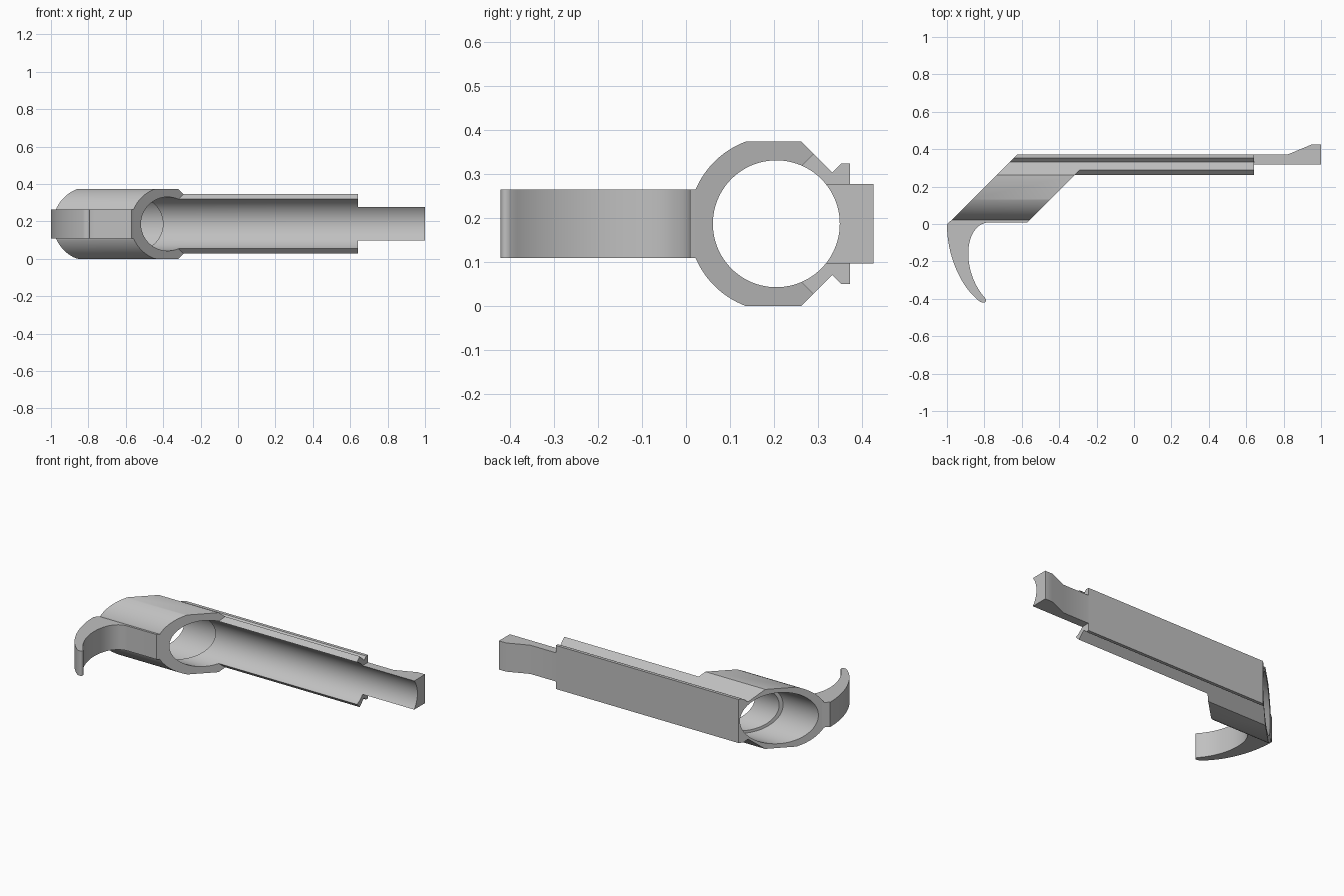
import bpy, bmesh, math
from mathutils import Vector
from mathutils.geometry import interpolate_bezier

old = bpy.data.objects.get("Cube")
if old:
    bpy.data.objects.remove(old, do_unlink=True)

MID_Z = 0.1865      # height of the bore axis
AXIS_Y = 0.205      # depth of the bore axis

grey = bpy.data.materials.new("plain grey")
grey.use_nodes = True
colour = (0.53, 0.53, 0.53, 1)
grey.diffuse_color = colour
grey.node_tree.nodes["Principled BSDF"].inputs["Base Color"].default_value = colour


def prism(name, near, far):
    """Solid between two matching outlines."""
    bm = bmesh.new()
    a = [bm.verts.new(p) for p in near]
    b = [bm.verts.new(p) for p in far]
    bm.faces.new(a)
    bm.faces.new(b)
    n = len(a)
    for i in range(n):
        j = (i + 1) % n
        bm.faces.new((a[i], a[j], b[j], b[i]))
    bmesh.ops.recalc_face_normals(bm, faces=bm.faces)
    mesh = bpy.data.meshes.new(name)
    bm.to_mesh(mesh)
    bm.free()
    mesh.materials.append(grey)
    ob = bpy.data.objects.new(name, mesh)
    bpy.context.collection.objects.link(ob)
    return ob


def along_x(name, outline, start, end):
    """Extrude a (y, z offset) outline; start and end give x from y."""
    return prism(name,
                 [(start(y), y, MID_Z + z) for y, z in outline],
                 [(end(y), y, MID_Z + z) for y, z in outline])


def along_z(name, outline, half):
    return prism(name,
                 [(x, y, MID_Z - half) for x, y in outline],
                 [(x, y, MID_Z + half) for x, y in outline])


def slant(offset):
    return lambda y: y + offset


def flat(x):
    return lambda y: x


def mirrored(half):
    """Complete an upper half outline with its reflection."""
    return half + [(y, -z) for y, z in reversed(half)]


def circle(r, n=96):
    return [(AXIS_Y + r * math.cos(2 * math.pi * i / n),
             r * math.sin(2 * math.pi * i / n)) for i in range(n)]


def cut(ob, cutter):
    mod = ob.modifiers.new("cut", "BOOLEAN")
    mod.operation = "DIFFERENCE"
    mod.solver = "EXACT"
    mod.object = cutter
    bpy.context.view_layer.objects.active = ob
    bpy.ops.object.modifier_apply(modifier=mod.name)


# Slanted sleeve and long channel share one outer profile
R = 0.199
a0, a1 = math.asin(0.078 / R), math.acos(0.07 / R)
arc = [(AXIS_Y - R * math.cos(a0 + (a1 - a0) * i / 20),
        R * math.sin(a0 + (a1 - a0) * i / 20)) for i in range(21)]
upper = arc + [(0.262, 0.1865), (0.332, 0.1165), (0.352, 0.1365), (0.372, 0.1365)]
body = along_x("sleeve_and_channel", mirrored(upper), slant(-0.995), flat(0.642))

# Rear tab with a ramped end
tab = along_z("end_tab", [(0.6, 0.3), (1.0, 0.3), (1.0, 0.425), (0.95, 0.425),
                          (0.82, 0.371), (0.6, 0.371)], 0.09)

# Cutters: open front of the channel, bore and slanted counterbore
opening = along_x("opening_cutter",
                  mirrored([(-0.3, 0.4), (0.34, 0.4), (0.34, 0.21),
                            (0.29, 0.16), (0.262, 0.132)]),
                  slant(-0.58), flat(2))
bore = along_x("bore_cutter", circle(0.144), flat(-2), flat(2))
counterbore = along_x("counterbore_cutter", circle(0.16), slant(-1.4), slant(-0.75))

for cutter in (opening, bore, counterbore):
    cut(body, cutter)
cut(tab, bore)
for cutter in (opening, bore, counterbore):
    bpy.data.objects.remove(cutter, do_unlink=True)

# Curved hook with its mounting pad
def bend(*pts):
    p = [Vector((x, y, 0)) for x, y in pts]
    return [(v.x, v.y) for v in interpolate_bezier(*p, 28)]


outer = bend((-1, 0), (-1, -0.18), (-0.92, -0.34), (-0.83, -0.41))
tip = bend((-0.83, -0.41), (-0.81, -0.428), (-0.783, -0.422), (-0.793, -0.4))
inner = bend((-0.793, -0.4), (-0.93, -0.25), (-0.91, 0.009), (-0.77, 0.009))
pad = [(-0.57, 0.009), (-0.558, 0.022), (-0.56, 0.036), (-0.958, 0.036)]
hook = along_z("hook", outer + tip[1:] + inner[1:] + pad, 0.078)

# Smooth curved surfaces while keeping edges crisp
bpy.ops.object.select_all(action="DESELECT")
for ob in (body, tab, hook):
    ob.select_set(True)
bpy.context.view_layer.objects.active = body
bpy.ops.object.shade_smooth_by_angle(angle=math.radians(25))
